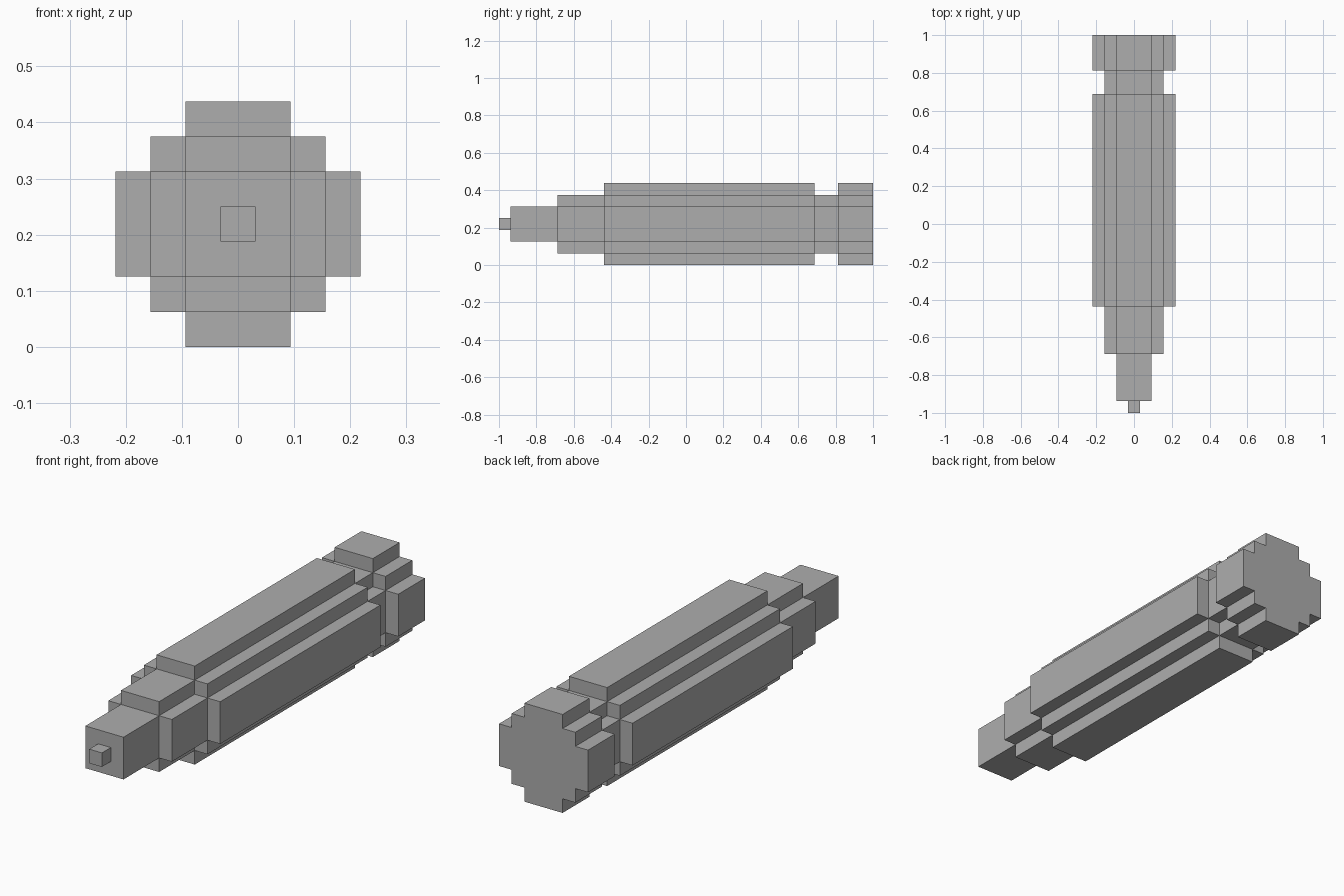
import bpy
import bmesh
from mathutils import Vector

cube = bpy.data.objects.get("Cube")
if cube:
    bpy.data.objects.remove(cube, do_unlink=True)

UNIT = 1 / 16          # one block
AXIS_Z = 3.5           # height of the long axis, in blocks
OVERLAP = 0.2          # how far a thin part sinks into its thicker neighbour

grey = bpy.data.materials.new("plain grey")
grey.use_nodes = True
colour = (0.42, 0.42, 0.42, 1)
grey.diffuse_color = colour
grey.node_tree.nodes["Principled BSDF"].inputs["Base Color"].default_value = colour

# One corner of each stepped cross-section, in blocks from the axis
SMALL_SQUARE = [(0.5, 0.5)]
SQUARE = [(1.5, 1.5)]
CROSS = [(2.5, 1.5), (1.5, 1.5), (1.5, 2.5)]
STEPPED = [(3.5, 1.5), (2.5, 1.5), (2.5, 2.5), (1.5, 2.5), (1.5, 3.5)]


def add_section(name, corner, start, end):
    """Repeat the corner in quarter turns and extrude the outline along y."""
    outline = []
    for _ in range(4):
        outline += corner
        corner = [(-z, x) for x, z in corner]
    bm = bmesh.new()
    verts = [bm.verts.new(Vector((x, start, z + AXIS_Z)) * UNIT) for x, z in outline]
    cap = bm.faces.new(verts)
    extruded = bmesh.ops.extrude_face_region(bm, geom=[cap], use_keep_orig=True)
    moved = [v for v in extruded["geom"] if isinstance(v, bmesh.types.BMVert)]
    bmesh.ops.translate(bm, verts=moved, vec=(0, (end - start) * UNIT, 0))
    bmesh.ops.recalc_face_normals(bm, faces=bm.faces[:])
    mesh = bpy.data.meshes.new(name)
    bm.to_mesh(mesh)
    bm.free()
    mesh.materials.append(grey)
    bpy.context.collection.objects.link(bpy.data.objects.new(name, mesh))


# Sections from the front tip to the back
add_section("tip", SMALL_SQUARE, -16, -15 + OVERLAP)
add_section("nose", SQUARE, -15, -11 + OVERLAP)
add_section("front_collar", CROSS, -11, -7 + OVERLAP)
add_section("main_body", STEPPED, -7, 11)
add_section("rear_neck", CROSS, 11 - OVERLAP, 13 + OVERLAP)
add_section("end_cap", STEPPED, 13, 16)
